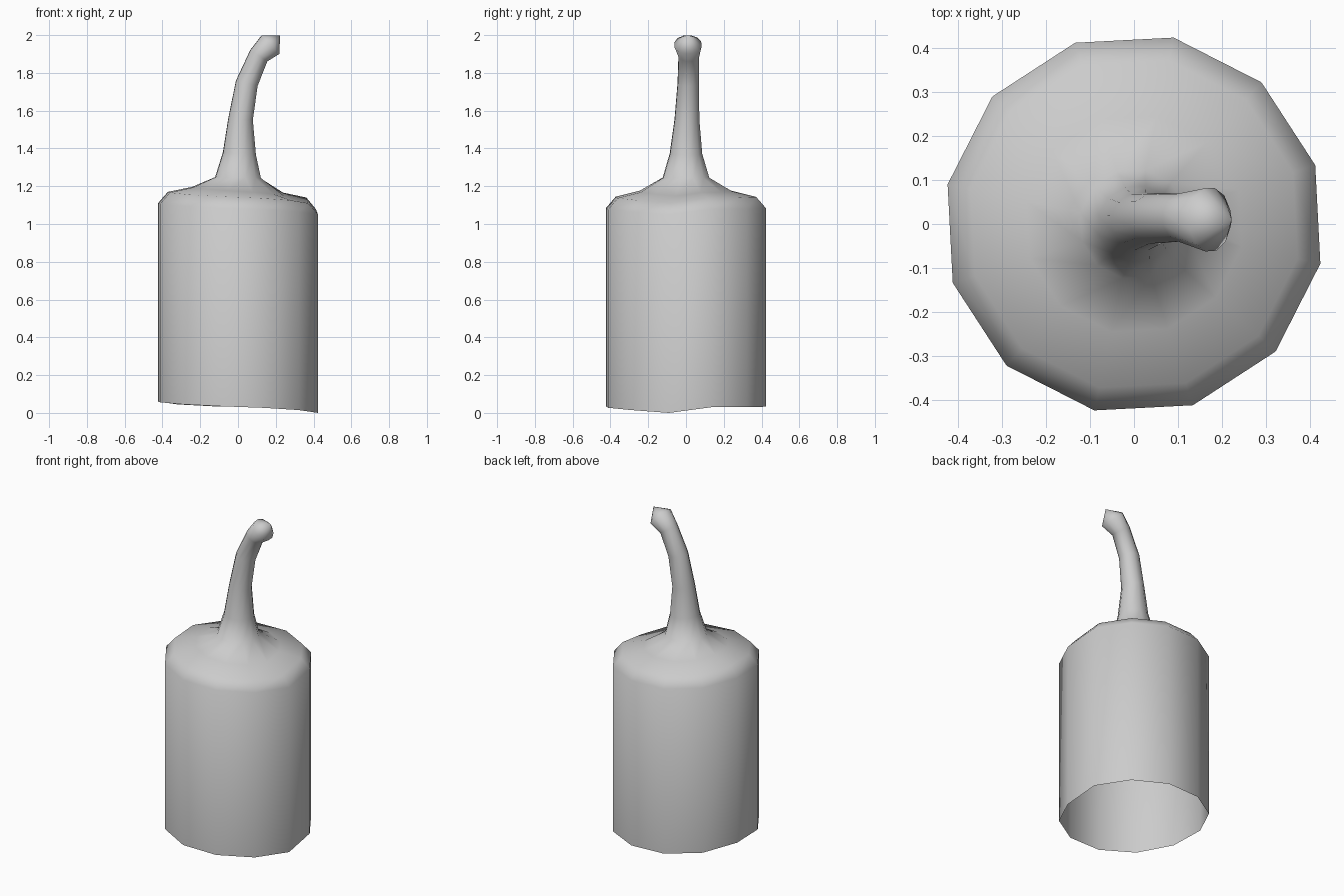
import bpy, bmesh, math
from mathutils import Vector

if "Cube" in bpy.data.objects:
    bpy.data.objects.remove(bpy.data.objects["Cube"])

SIDES, START = 12, math.radians(18)
# slightly uneven rim height, one value per side
RIM = [.03, .03, .033, .035, .045, .06, .056, .045, .035, .027, .015, 0.0]

# rings: left point (x, z), right point (x, z), y centre, y radius, share of rim unevenness
RINGS = [
    # body wall and shoulder
    ((-.433, 0), (.433, 0), 0, .433, 1),
    ((-.433, 1.05), (.433, 1.05), 0, .433, 1),
    ((-.38, 1.11), (.38, 1.11), 0, .38, 1),
    ((-.25, 1.16), (.25, 1.148), 0, .25, .6),
    # stem
    ((-.124, 1.248), (.124, 1.243), 0, .126, 0),
    ((-.082, 1.38), (.097, 1.365), 0, .088, 0),
    ((-.053, 1.56), (.08, 1.55), .005, .067, 0),
    ((-.012, 1.76), (.105, 1.73), .012, .058, 0),
    ((.064, 1.922), (.156, 1.86), .015, .056, 0),
    # flared tip
    ((.124, 2.0), (.221, 1.90), .01, .074, 0),
]

bm = bmesh.new()


def ring(left, right, yc, ry, wave):
    l, r = Vector((left[0], yc, left[1])), Vector((right[0], yc, right[1]))
    mid, half = (l + r) / 2, (r - l) / 2
    verts = []
    for i in range(SIDES):
        a = START + math.tau * i / SIDES
        p = mid + half * math.cos(a) + Vector((0, ry * math.sin(a), RIM[i] * wave))
        verts.append(bm.verts.new(p))
    return verts


loops = [ring(*r) for r in RINGS]
for low, high in zip(loops, loops[1:]):
    for i in range(SIDES):
        j = (i + 1) % SIDES
        bm.faces.new((low[i], low[j], high[j], high[i]))

# pointed cap on the tip; the bottom stays open
apex = bm.verts.new((.222, .01, 1.999))
for i in range(SIDES):
    bm.faces.new((loops[-1][i], loops[-1][(i + 1) % SIDES], apex))

for f in bm.faces:
    f.smooth = True
mesh = bpy.data.meshes.new("bottle_with_bent_stem")
bm.to_mesh(mesh)
bm.free()
obj = bpy.data.objects.new("bottle_with_bent_stem", mesh)
bpy.context.collection.objects.link(obj)
